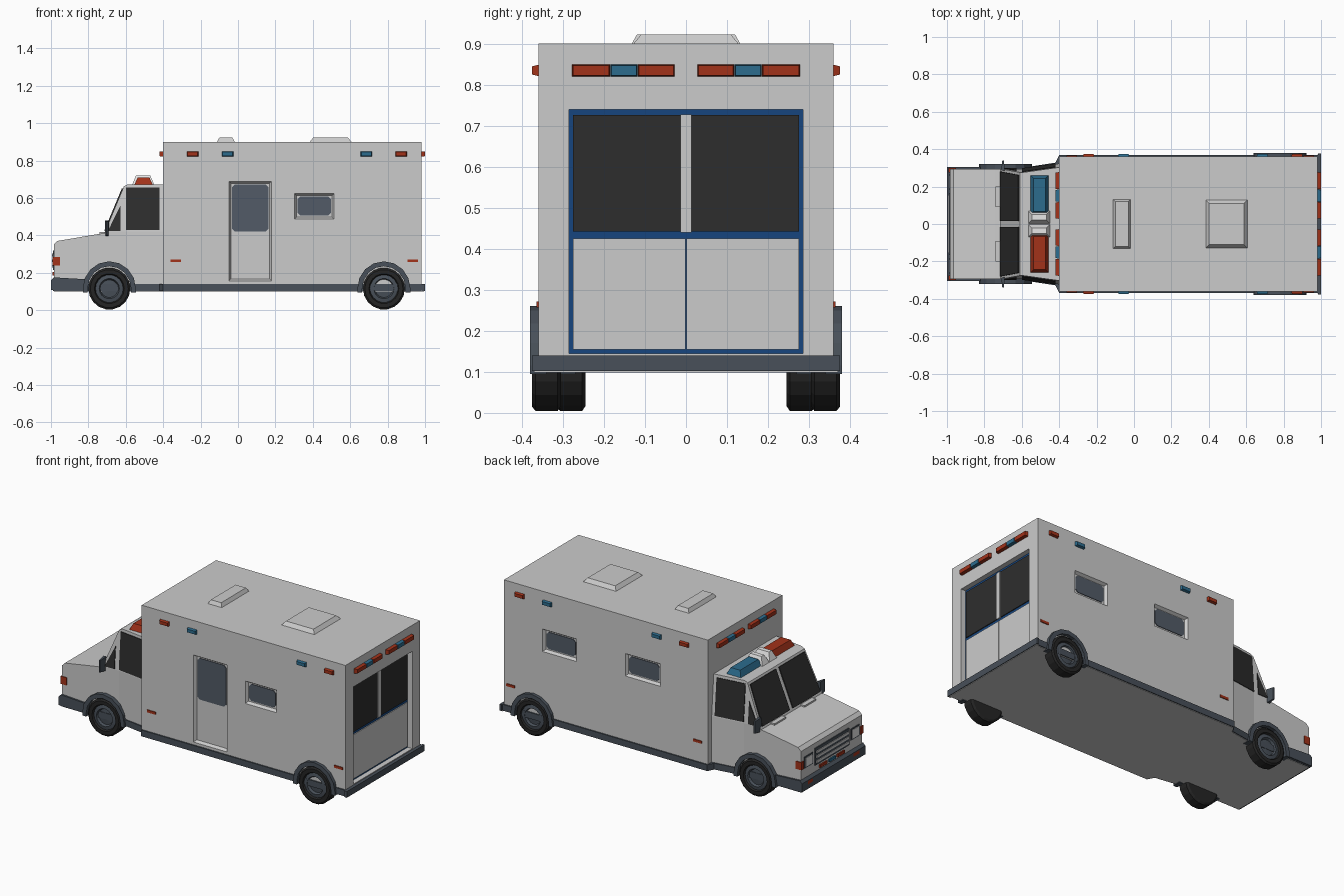
import bpy, bmesh, math
from mathutils import Vector

if "Cube" in bpy.data.objects:
    bpy.data.objects.remove(bpy.data.objects["Cube"])


def mat(name, r, g, b):
    m = bpy.data.materials.new(name)
    m.diffuse_color = (r, g, b, 1)
    m.use_nodes = True
    m.node_tree.nodes["Principled BSDF"].inputs["Base Color"].default_value = m.diffuse_color
    return m


BODY = mat("body_grey", 0.60, 0.60, 0.60)
WHITE = mat("white", 0.85, 0.85, 0.85)
SLATE = mat("slate_trim", 0.065, 0.08, 0.10)
TYRE = mat("tyre_black", 0.018, 0.018, 0.018)
GLASS = mat("dark_glass", 0.027, 0.027, 0.027)
TINT = mat("tinted_glass", 0.085, 0.105, 0.135)
FRAME = mat("frame_blue", 0.008, 0.06, 0.21)
BLUE = mat("light_blue", 0.025, 0.15, 0.27)
RED = mat("light_red", 0.36, 0.032, 0.01)


def finish(name, bm, *mats):
    bmesh.ops.recalc_face_normals(bm, faces=bm.faces)
    me = bpy.data.meshes.new(name)
    bm.to_mesh(me)
    bm.free()
    for m in mats:
        me.materials.append(m)
    ob = bpy.data.objects.new(name, me)
    bpy.context.collection.objects.link(ob)
    return ob


def prism_bm(pts, vec):
    bm = bmesh.new()
    f = bm.faces.new([bm.verts.new(p) for p in pts])
    r = bmesh.ops.extrude_face_region(bm, geom=[f])
    vs = [v for v in r["geom"] if isinstance(v, bmesh.types.BMVert)]
    bmesh.ops.translate(bm, verts=vs, vec=vec)
    return bm


def prism(name, m, pts, vec):
    return finish(name, prism_bm(pts, vec), m)


def block(name, m, lo, hi, axis=0, side=0, inset=0.0):
    """Box whose face on one side of an axis may be shrunk by an inset."""
    bm = bmesh.new()
    bmesh.ops.create_cube(bm, size=1)
    lo, hi = Vector(lo), Vector(hi)
    for v in bm.verts:
        s = [1 if c > 0 else -1 for c in v.co]
        p = [hi[i] if s[i] > 0 else lo[i] for i in range(3)]
        if side and s[axis] == side:
            for i in range(3):
                if i != axis:
                    p[i] -= s[i] * inset
        v.co = p
    return finish(name, bm, m)


def side_glass(name, m, x0, x1, z0, z1, y, s, c=0.015):
    """Pane on a body side with clipped corners."""
    pts = [(x0 + c, z0), (x1 - c, z0), (x1, z0 + c), (x1, z1 - c),
           (x1 - c, z1), (x0 + c, z1), (x0, z1 - c), (x0, z0 + c)]
    prism(name, m, [(x, y, z) for x, z in pts], (0, s * 0.006, 0))


def cut(target, cutter):
    mod = target.modifiers.new("cut", 'BOOLEAN')
    mod.operation, mod.solver, mod.object = 'DIFFERENCE', 'EXACT', cutter
    bpy.context.view_layer.objects.active = target
    bpy.ops.object.modifier_apply(modifier="cut")
    bpy.data.objects.remove(cutter)


# Box body with recessed rear doorway, side door and side windows
body = block("box_body", BODY, (-0.40, -0.36, 0.135), (0.98, 0.36, 0.90))
cut(body, block("cutter", BODY, (0.945, -0.285, 0.145), (1.1, 0.285, 0.74)))
openings = [(-1, -0.05, 0.18, 0.155, 0.69), (-1, 0.30, 0.515, 0.485, 0.625),
            (1, 0.487, 0.72, 0.53, 0.67), (1, -0.08, 0.16, 0.53, 0.67)]
for s, x0, x1, z0, z1 in openings:
    y0, y1 = sorted((s * 0.343, s * 0.362))
    cut(body, block("cutter", BODY, (x0, y0, z0), (x1, y1, z1), 1, -s, 0.012))
    door = z0 < 0.2
    side_glass("side_door_glass" if door else "side_window", TINT,
               x0 + 0.018, x1 - 0.018, 0.42 if door else z0 + 0.02, z1 - 0.017,
               s * 0.341, s)

# Rear doors: blue frame, dark panes, lower panels, centre bar
block("rear_door_frame", FRAME, (0.94, -0.285, 0.145), (0.949, 0.285, 0.74))
for s in (-1, 1):
    for nm, m, a, z0, z1 in (("rear_window", GLASS, 0.013, 0.442, 0.726),
                             ("rear_door_panel", BODY, 0.001, 0.155, 0.425)):
        y0, y1 = sorted((s * a, s * 0.275))
        block(nm, m, (0.946, y0, z0), (0.954, y1, z1))
block("rear_centre_bar", BODY, (0.946, -0.013, 0.44), (0.958, 0.013, 0.727))

# Roof vents
block("roof_vent_front", BODY, (-0.115, -0.135, 0.895), (-0.015, 0.135, 0.922), 2, 1, 0.015)
block("roof_vent_rear", BODY, (0.38, -0.132, 0.895), (0.61, 0.132, 0.922), 2, 1, 0.022)

# Warning lights at both ends of the box and along its sides
for s in (-1, 1):
    for e, xa in ((-1, -0.40), (1, 0.98)):
        x0, x1 = sorted((xa - e * 0.005, xa + e * 0.02))
        for a, b, m in ((0.027, 0.118, RED), (0.118, 0.185, BLUE), (0.185, 0.278, RED)):
            y0, y1 = sorted((s * a, s * b))
            block("end_light", m, (x0, y0, 0.82), (x1, y1, 0.85), 0, e, 0.003)
    y0, y1 = sorted((s * 0.355, s * 0.375))
    for x, m in ((-0.243, RED), (-0.056, BLUE), (0.686, BLUE), (0.872, RED)):
        block("side_light", m, (x - 0.032, y0, 0.82), (x + 0.032, y1, 0.85), 1, s, 0.005)
    y0, y1 = sorted((s * 0.355, s * 0.365))
    for x in (-0.332, 0.935):
        block("side_marker", RED, (x - 0.028, y0, 0.257), (x + 0.028, y1, 0.272))


# Cab: extruded profile, flared toward the box and tapered above the waist
def cab_y(x, z):
    return 0.295 + 0.14 * max(0, x + 0.6) - 0.08 * max(0, z - 0.42)


profile = [(-0.985, 0.13), (-0.985, 0.35), (-0.965, 0.37), (-0.74, 0.408), (-0.715, 0.41),
           (-0.61, 0.662), (-0.59, 0.672), (-0.39, 0.672), (-0.39, 0.13)]
bm = prism_bm([(x, -1, z) for x, z in profile], (0, 2, 0))
for co, no in (((0, 0, 0.42), (0, 0, 1)), ((-0.6, 0, 0), (1, 0, 0))):
    bmesh.ops.bisect_plane(bm, geom=bm.verts[:] + bm.edges[:] + bm.faces[:],
                           plane_co=co, plane_no=no)
for v in bm.verts:
    v.co.y = math.copysign(cab_y(v.co.x, v.co.z), v.co.y)
finish("cab", bm, BODY)

# Cab glass, mirrors, wipers, front lamps
for s in (-1, 1):
    for nm, pts in (("cab_side_window", [(-0.598, 0.428), (-0.42, 0.428), (-0.42, 0.655), (-0.598, 0.655)]),
                    ("cab_quarter_window", [(-0.695, 0.424), (-0.628, 0.424), (-0.628, 0.56)])):
        prism(nm, GLASS, [(x, s * (cab_y(x, z) - 0.002), z) for x, z in pts], (0, s * 0.006, 0))
    a, b = Vector((-0.715, 0, 0.41)), Vector((-0.61, 0, 0.662))
    lo, hi = a.lerp(b, 0.05), a.lerp(b, 0.95)
    prism("windscreen", GLASS, [lo + Vector((0, s * 0.015, 0)), lo + Vector((0, s * 0.28, 0)),
                                hi + Vector((0, s * 0.262, 0)), hi + Vector((0, s * 0.015, 0))],
          (-0.0055, 0, 0.0023))
    y0, y1 = sorted((s * 0.285, s * 0.34))
    block("wing_mirror", SLATE, (-0.71, y0, 0.395), (-0.69, y1, 0.48), 1, s, 0.006)
    y0, y1 = sorted((s * 0.09, s * 0.2))
    block("wiper", BODY, (-0.74, y0, 0.40), (-0.712, y1, 0.418))
    y0, y1 = sorted((s * 0.185, s * 0.265))
    block("headlight_rim", SLATE, (-0.989, y0, 0.235), (-0.98, y1, 0.305))
    block("headlight", WHITE, (-0.992, y0 + 0.008, 0.243), (-0.985, y1 - 0.008, 0.297))
    y0, y1 = sorted((s * 0.275, s * 0.30))
    block("corner_lamp", RED, (-0.991, y0, 0.238), (-0.952, y1, 0.285))
    y0, y1 = sorted((s * 0.19, s * 0.25))
    block("bumper_lamp", RED, (-1.0, y0, 0.135), (-0.99, y1, 0.155))
    y0, y1 = sorted((s * 0.05, s * 0.12))
    block("grille_lamp", RED, (-0.993, y0, 0.185), (-0.98, y1, 0.203))

# Grille
block("grille", SLATE, (-0.990, -0.165, 0.215), (-0.98, 0.165, 0.32))
for z in (0.235, 0.265, 0.295):
    block("grille_slat", BODY, (-0.994, -0.155, z - 0.007), (-0.985, 0.155, z + 0.007))
block("grille_lamp_centre", BLUE, (-0.993, -0.03, 0.185), (-0.98, 0.03, 0.203))

# Roof light bar on the cab
for s, m in ((1, BLUE), (-1, RED)):
    y0, y1 = sorted((s * 0.05, s * 0.262))
    block("lightbar_lens", m, (-0.555, y0, 0.668), (-0.455, y1, 0.708), 2, 1, 0.018)
    y0, y1 = sorted((0, s * 0.072))
    block("lightbar_centre", WHITE, (-0.567, y0, 0.668), (-0.447, y1, 0.72), 2, 1, 0.022)

# Skirt, underside and bumpers
half = [(-0.99, 0.30), (-0.60, 0.30), (-0.42, 0.328), (-0.40, 0.368), (0.985, 0.368),
        (0.985, 0.376), (1.0, 0.376)]
plan = half + [(x, -y) for x, y in reversed(half)]
prism("skirt", SLATE, [(x, y, 0.102) for x, y in plan], (0, 0, 0.038))
prism("underside", BODY, [(x * 0.995, y * 0.985, 0.099) for x, y in plan], (0, 0, 0.006))
prism("front_bumper", SLATE, [(x, -0.306, z) for x, z in
      ((-1, 0.108), (-1, 0.16), (-0.985, 0.175), (-0.81, 0.165), (-0.81, 0.108))], (0, 0.612, 0))


# Wheels (lathed) and wheel arches
def wheel(name, x, y, s):
    prof = [(0.0, 0.0), (0.10, 0.0), (0.112, 0.008), (0.112, 0.062), (0.102, 0.07), (0.08, 0.07),
            (0.074, 0.06), (0.054, 0.064), (0.047, 0.05), (0.0, 0.055)]
    n = 18
    bm = bmesh.new()
    rings = []
    for r, d in prof:
        k = n if r else 1
        rings.append([bm.verts.new((x + r * math.cos(2 * math.pi * i / n), y + s * d,
                                    0.115 + r * math.sin(2 * math.pi * i / n))) for i in range(k)])
    for j in range(len(rings) - 1):
        for i in range(n):
            a, b, i2 = rings[j], rings[j + 1], (i + 1) % n
            vs = [a[i % len(a)], a[i2 % len(a)], b[i2 % len(b)], b[i % len(b)]]
            f = bm.faces.new(list(dict.fromkeys(vs)))
            f.material_index = 1 if j >= 6 else 0
    finish(name, bm, TYRE, SLATE)


def arch(name, x, y, depth):
    ang = [math.pi * i / 8 for i in range(9)]
    out = [(0.142 * math.cos(t), 0.146 * math.sin(t)) for t in ang]
    inn = [(0.116 * math.cos(t), 0.120 * math.sin(t)) for t in reversed(ang)]
    pts = [(0.142, -0.02)] + out + [(-0.142, -0.02), (-0.116, -0.02)] + inn + [(0.116, -0.02)]
    prism(name, SLATE, [(x + u, y, 0.115 + w) for u, w in pts], (0, depth, 0))


for s in (-1, 1):
    wheel("front_wheel", -0.688, s * 0.245, s)
    wheel("rear_wheel", 0.78, s * 0.305, s)
    arch("front_wheel_arch", -0.688, s * 0.27, s * 0.05)
    arch("rear_wheel_arch", 0.78, s * 0.34, s * 0.04)
